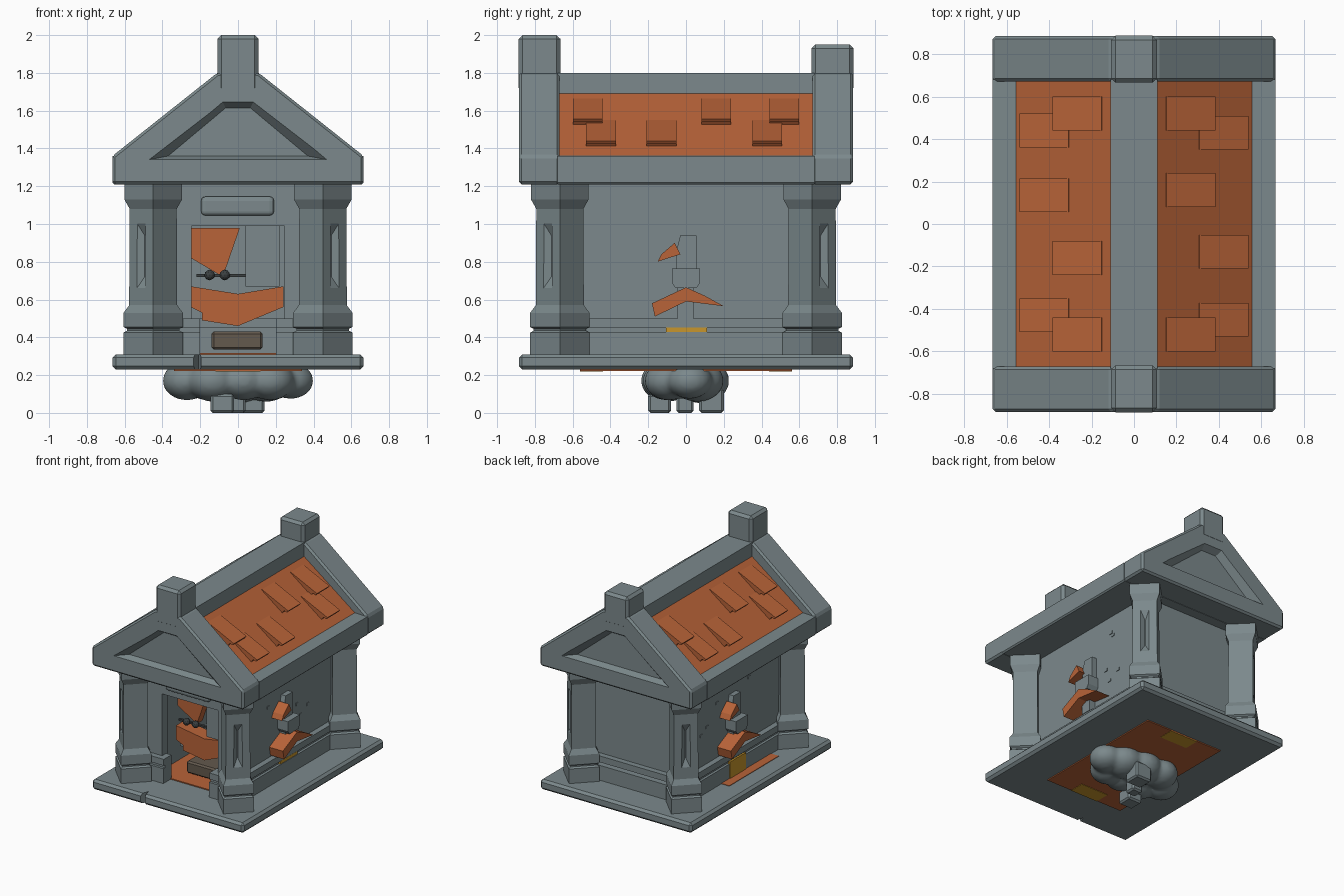
import bpy, bmesh, math, random
from mathutils import Matrix, Vector

if "Cube" in bpy.data.objects:
    bpy.data.objects.remove(bpy.data.objects["Cube"])
random.seed(4)


def material(name, r, g, b):
    m = bpy.data.materials.new(name)
    m.use_nodes = True
    m.diffuse_color = (r, g, b, 1)
    m.node_tree.nodes["Principled BSDF"].inputs["Base Color"].default_value = (r, g, b, 1)
    return m


STONE = material("grey stone", .2, .25, .262)
CLAY = material("orange clay", .48, .125, .04)
GOLD = material("gold", .58, .305, .025)
WOOD = material("grey brown wood", .125, .1, .075)
IRON = material("dark iron", .045, .053, .055)


def finish(name, bm, mat):
    bmesh.ops.recalc_face_normals(bm, faces=bm.faces)
    me = bpy.data.meshes.new(name)
    bm.to_mesh(me)
    bm.free()
    me.materials.append(mat)
    ob = bpy.data.objects.new(name, me)
    bpy.context.scene.collection.objects.link(ob)
    return ob


def loft(name, loops, mat, matrix=None):
    """Bridge equal-length loops of points and cap both ends."""
    bm = bmesh.new()
    rings = [[bm.verts.new(p) for p in loop] for loop in loops]
    n = len(rings[0])
    for a, b in zip(rings, rings[1:]):
        for i in range(n):
            j = (i + 1) % n
            bm.faces.new((a[i], a[j], b[j], b[i]))
    bm.faces.new(rings[0])
    bm.faces.new(rings[-1])
    if matrix:
        bm.transform(matrix)
    return finish(name, bm, mat)


def bevel(ob, width, segments=1):
    mod = ob.modifiers.new("bevel", "BEVEL")
    mod.width, mod.segments = width, segments
    return ob


def box(name, x0, x1, y0, y1, z0, z1, mat=STONE, chamfer=0, segments=1):
    rect = [(x0, y0), (x1, y0), (x1, y1), (x0, y1)]
    ob = loft(name, [[(x, y, z) for x, y in rect] for z in (z0, z1)], mat)
    return bevel(ob, chamfer, segments) if chamfer else ob


def prism_y(name, profile, y0, y1, mat=STONE, matrix=None):
    return loft(name, [[(x, y, z) for x, z in profile] for y in (y0, y1)], mat, matrix)


def mirrored(half):
    return half + [(-x, z) for x, z in reversed(half)]


def bake(ob):
    """Replace the mesh by its evaluated result."""
    dg = bpy.context.evaluated_depsgraph_get()
    me = bpy.data.meshes.new_from_object(ob.evaluated_get(dg))
    ob.modifiers.clear()
    ob.data = me


def cut(ob, cutter):
    mod = ob.modifiers.new("cut", "BOOLEAN")
    mod.operation, mod.object, mod.solver = "DIFFERENCE", cutter, "EXACT"
    bake(ob)
    bpy.data.objects.remove(cutter)


# Floor slab with a crack in its front edge
slab = box("floor_slab", -.665, .665, -.885, .885, .23, .31, chamfer=.018)
crack = [(-.26, -.95), (-.18, -.95), (-.21, -.82)]
cut(slab, loft("crack_cutter", [[(x, y, z) for x, y in crack] for z in (.1, .5)], STONE))
box("floor_rug", -.34, .34, -.56, .56, .31, .318, CLAY)
box("underside_panel", -.34, .34, -.56, .56, .222, .231, CLAY)
for s in (-1, 1):
    box("underside_gold", -.12, .12, s * .5 - .06, s * .5 + .06, .219, .226, GOLD)

# Walls
for s in (-1, 1):
    a, b = sorted((s * .33, s * .40))
    box("side_wall", a, b, -.6, .6, .31, 1.22)
    a, b = sorted((s * .245, s * .40))
    box("front_wall", a, b, -.6, -.53, .31, 1.22)
    for z0, z1, out in ((.31, .428, .45), (.428, .45, .43), (.45, .5, .445)):
        a, b = sorted((s * .39, s * out))
        box("side_plinth", a, b, -.6, .6, z0, z1)
        a, b = sorted((s * .2, s * .4))
        box("front_plinth", a, b, -out - .2, -.55, z0, z1)
box("back_wall", -.4, .4, .53, .6, .31, 1.22)
box("back_plinth", -.4, .4, .58, .65, .31, .428)
box("back_plinth_top", -.4, .4, .58, .645, .45, .5)
box("door_lintel", -.25, .25, -.6, -.53, .99, 1.22)
box("name_plaque", -.195, .19, -.64, -.59, 1.045, 1.145, chamfer=.022, segments=3)

# Gold inlays on the plinth
box("gold_inlay_left", .42, .446, -.105, .11, .425, .452, GOLD)
box("gold_inlay_right", -.455, -.44, -.1, .1, .31, .445, GOLD)
box("right_rug_edge", -.52, -.44, -.42, .2, .308, .314, CLAY)

# Worn chips on the side walls
for i in range(12):
    s = 1 if i % 2 else -1
    y, z = random.choice((-1, 1)) * random.uniform(.15, .42), random.uniform(.65, 1.1)
    box("wall_chip", s * .4 - .005, s * .4 + .005, y, y + .03, z, z + .02)

# Corner pillars, turned to face the corners, with a hollow on the outer face
PILLAR = [(.111, .31), (.111, .425), (.098, .435), (.098, .445), (.111, .455), (.111, .53),
          (.09, .57), (.088, 1.08), (.108, 1.13), (.108, 1.215)]
for sx in (-1, 1):
    for sy in (-1, 1):
        turn = (Matrix.Translation((sx * .449, sy * .668, 0))
                @ Matrix.Rotation(math.atan2(sy, sx), 4, "Z"))
        pillar = loft("corner_pillar", [[(h, h, z), (-h, h, z), (-h, -h, z), (h, -h, z)]
                                        for h, z in PILLAR], STONE, turn)
        hollow = [[(x, -w, lo), (x, w, lo), (x, w, hi), (x, -w, hi)]
                  for x, w, lo, hi in ((.12, .06, .6, 1.07), (.06, .004, .72, .94))]
        cut(pillar, loft("hollow_cutter", hollow, STONE, turn))

# Roof body: stone ridge and eaves, clay slopes
roof = prism_y("roof", mirrored([(.655, 1.21), (.665, 1.22), (.665, 1.36), (.555, 1.362),
                                 (.11, 1.69), (.11, 1.8)]), -.68, .68)
roof.data.materials.append(CLAY)
for f in roof.data.polygons:
    if .3 < f.normal.z < .95 and abs(f.center.x) < .5:
        f.material_index = 1

# Gables with a sunken panel, and a finial on each
GABLE = mirrored([(.665, 1.21), (.665, 1.36), (.11, 1.8)])
for s, top in ((-1, 2.0), (1, 1.95)):
    gable = bevel(prism_y("gable", GABLE, s * .67, s * .885), .014)
    panel = [[(x, s * y, z) for x, z in mirrored(half)] for y, half in (
        (.9, [(.5, 1.335), (.085, 1.655)]), (.835, [(.37, 1.36), (.065, 1.615)]))]
    cut(gable, loft("panel_cutter", panel, STONE))
    a, b = sorted((s * .665, s * .886))
    box("finial", -.108, .108, a, b, 1.7, top, chamfer=.02)

# Raised roof tiles, thicker at the lower end
slope = math.atan2(.33, .445)
for side, uppers, lowers in ((1, (.52, .16, -.52), (.43, -.13, -.45)),
                             (-1, (.52, -.16, -.52), (.44, .135, -.43))):
    for x0, rows in ((.15, uppers), (.305, lowers)):
        for y in rows:
            z0 = 1.69 - (x0 - .11) * math.tan(slope)
            place = (Matrix.Scale(side, 4, (1, 0, 0)) @ Matrix.Translation((x0, y, z0))
                     @ Matrix.Rotation(slope, 4, "Y"))
            prism_y("roof_tile", [(0, -.01), (.225, -.01), (.225, .03), (.25, .035),
                                  (.25, .055), (0, .005)], -.079, .079, CLAY, place)

# Wall ornaments, one on each side
for angle in (90, 270):
    turn = Matrix.Rotation(math.radians(angle), 4, "Z")

    def ornament(name, profile, near, far, mat):
        prism_y(name, profile, -near, -far, mat, turn)

    ornament("ornament_stem", [(-.045, .5), (.04, .5), (.04, .68), (-.045, .68)], .39, .45, STONE)
    ornament("ornament_collar", [(-.055, .66), (.055, .66), (.075, .69), (.075, .765),
                                 (-.075, .765), (-.075, .69)], .39, .49, STONE)
    ornament("ornament_head", [(-.05, .76), (.055, .76), (.055, .94), (-.03, .94), (-.05, .86)],
             .39, .44, STONE)
    ornament("ornament_skirt", [(-.165, .51), (0, .59), (.2, .565), (.1, .62), (0, .665),
                                (-.18, .58)], .4, .52, CLAY)
    ornament("ornament_wing", [(-.15, .8), (-.03, .84), (-.06, .9), (-.13, .84)], .4, .49, CLAY)

# Broken furnishings inside the doorway
prism_y("inner_drape", [(-.25, .67), (0, .63), (.24, .67), (.24, .56), (0, .46), (-.19, .49),
                        (-.19, .53), (-.25, .56)], -.42, -.3, CLAY)
prism_y("inner_shard", [(-.25, .98), (.01, .98), (-.08, .72), (-.25, .82)], -.4, -.33, CLAY)
box("inner_panel", .04, .22, -.45, -.4, .67, 1.2)
box("casket", -.14, .13, -.45, .3, .335, .43, WOOD, chamfer=.012)
box("inner_shelf", -.3, .3, -.3, .4, .45, .5)
box("inner_bar", -.22, .04, -.43, -.41, .72, .735, IRON)
for x in (-.15, -.07):
    bm = bmesh.new()
    bmesh.ops.create_icosphere(bm, subdivisions=2, radius=.028,
                               matrix=Matrix.Translation((x, -.43, .73)))
    finish("iron_knob", bm, IRON)

# Lumpy cloud under the slab, fused from balls
bm = bmesh.new()
for x, y, r in ((-.27, -.02, .13), (-.16, .1, .13), (-.13, -.1, .14), (0, .08, .15),
                (.03, -.1, .13), (.15, .06, .14), (.17, -.09, .13), (.28, .02, .12)):
    bmesh.ops.create_icosphere(bm, subdivisions=3, radius=r, matrix=Matrix.Translation((x, y, .17))
                               @ Matrix.Scale(.8, 4, (0, 0, 1)))
cloud = finish("cloud", bm, STONE)
remesh = cloud.modifiers.new("fuse", "REMESH")
remesh.mode, remesh.voxel_size = "VOXEL", .016
cloud.modifiers.new("soften", "SMOOTH").iterations = 5
bake(cloud)
for f in cloud.data.polygons:
    f.use_smooth = True

# Stones and a wooden block below the cloud
box("stone_back", .0, .14, .07, .2, 0, .13, chamfer=.012)
box("stone_middle", -.05, .04, -.05, .04, 0, .12, chamfer=.012)
box("stone_front", -.145, -.02, -.2, -.08, 0, .1, chamfer=.012)
box("wood_block", -.3, -.2, -.05, .12, .19, .235, WOOD)
